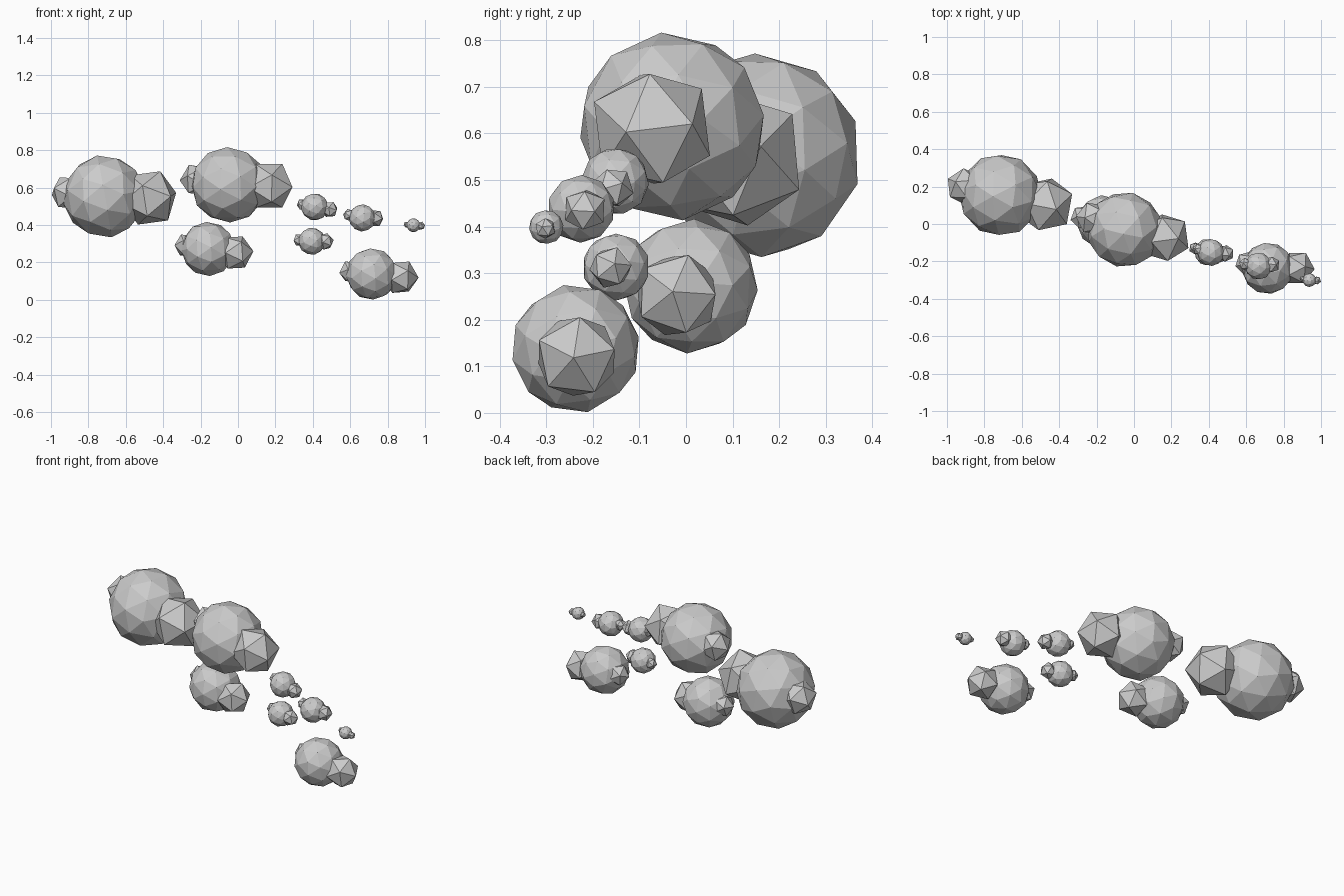
import bpy, math
from mathutils import Euler

grey = bpy.data.materials.new("cloud_grey")
grey.diffuse_color = (0.60, 0.60, 0.60, 1.0)


def ball(name, centre, radius, detail, turn):
    """Faceted ball: detail 1 gives 20 faces, detail 2 gives 80."""
    bpy.ops.mesh.primitive_ico_sphere_add(
        subdivisions=detail, radius=radius, location=centre,
        rotation=[math.radians(a) for a in turn])
    obj = bpy.context.object
    obj.name = name
    obj.data.name = name
    obj.data.materials.append(grey)
    return obj


# Each cloud: body, right puff and left puff as (x, y, z, radius), then a turn
clouds = {
    "far_left_cloud": ((-0.715, 0.155, 0.553, 0.222),
                       (-0.475, 0.105, 0.545, 0.157),
                       (-0.905, 0.200, 0.572, 0.100), (20, 15, 10)),
    "upper_middle_cloud": ((-0.050, -0.030, 0.615, 0.203),
                           (0.165, -0.073, 0.610, 0.138),
                           (-0.220, 0.030, 0.640, 0.092), (25, 20, 30)),
    "lower_middle_cloud": ((-0.160, 0.010, 0.272, 0.145),
                           (-0.015, -0.020, 0.253, 0.098),
                           (-0.275, 0.035, 0.290, 0.066), (15, 25, 45)),
    "upper_small_cloud": ((0.410, -0.152, 0.497, 0.073),
                          (0.490, -0.157, 0.483, 0.046),
                          (0.345, -0.135, 0.510, 0.032), (30, 10, 20)),
    "lower_small_cloud": ((0.395, -0.150, 0.313, 0.073),
                          (0.467, -0.162, 0.312, 0.047),
                          (0.327, -0.130, 0.320, 0.034), (10, 20, 60)),
    "right_small_cloud": ((0.665, -0.225, 0.438, 0.073),
                          (0.733, -0.217, 0.436, 0.048),
                          (0.595, -0.215, 0.453, 0.035), (20, 30, 15)),
    "low_right_cloud": ((0.715, -0.237, 0.138, 0.139),
                        (0.870, -0.235, 0.121, 0.096),
                        (0.605, -0.210, 0.150, 0.065), (25, 15, 50)),
    "tiny_right_cloud": ((0.938, -0.300, 0.399, 0.037),
                         (0.978, -0.302, 0.396, 0.023),
                         (0.902, -0.292, 0.402, 0.017), (15, 10, 35)),
}

for name, (body, right, left, turn) in clouds.items():
    ball(name + "_body", body[:3], body[3], 2, turn)
    # puffs share the cloud's tilt, spun a little around the upright axis
    ball(name + "_right_puff", right[:3], right[3], 1,
         (turn[0], turn[1], turn[2] + 20))
    ball(name + "_left_puff", left[:3], left[3], 1,
         (turn[0] + 15, turn[1], turn[2] - 20))
